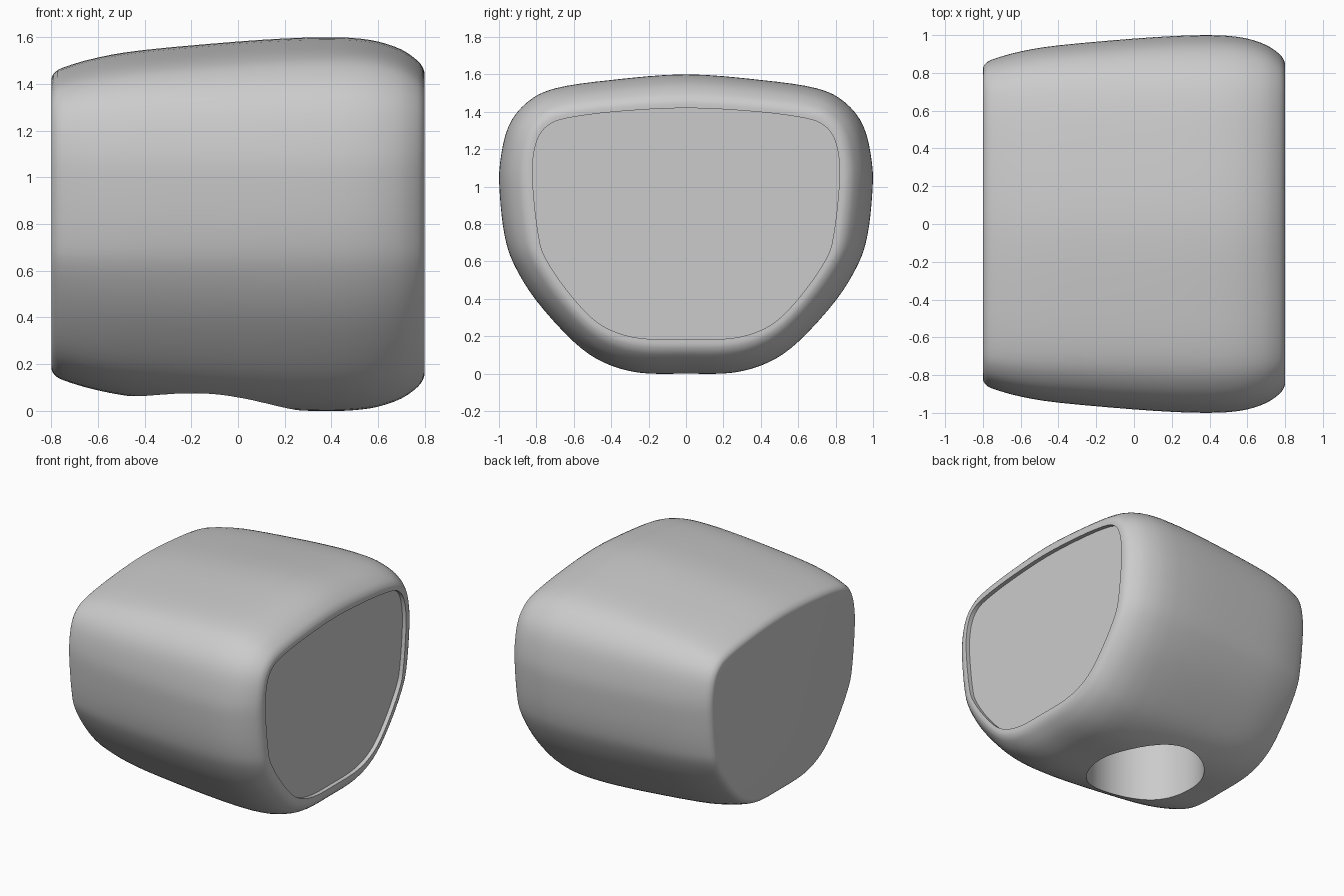
import bpy, bmesh
from mathutils import Vector

cube = bpy.data.objects.get("Cube")
if cube:
    bpy.data.objects.remove(cube)

grey = bpy.data.materials.new("light_grey")
grey.use_nodes = True
grey.diffuse_color = (0.6, 0.6, 0.6, 1)
grey.node_tree.nodes["Principled BSDF"].inputs["Base Color"].default_value = grey.diffuse_color

# Half profiles (y, z) from top centre to bottom centre: widest section and end section
WIDE = [(0, 1.6), (.4, 1.57), (.7, 1.525), (.85, 1.45), (.95, 1.32), (.995, 1.12), (.995, .95),
        (.97, .74), (.92, .585), (.8, .39), (.6, .17), (.44, .06), (.25, .005), (0, 0)]
END = [(0, 1.42), (.38, 1.4), (.64, 1.365), (.74, 1.325), (.795, 1.25), (.82, 1.12), (.815, .96),
       (.79, .75), (.755, .625), (.64, .45), (.5, .295), (.37, .22), (.22, .187), (0, .183)]
# Sections along the body: (x, amount of shrink towards the end profile)
STATIONS = [(-.8, 1), (-.79, .87), (-.75, .72), (-.6, .48), (-.4, .3), (0, .1), (.25, .015),
            (.4, 0), (.5, .02), (.6, .1), (.7, .29), (.77, .56), (.795, .76), (.8, .9)]
RECESS = .03


def spline(points, steps, closed=False):
    """Smooth curve through the points."""
    n = len(points)
    pts = [Vector(p) for p in points]
    pick = (lambda i: pts[i % n]) if closed else (lambda i: pts[max(0, min(n - 1, i))])
    out = []
    for i in range(n if closed else n - 1):
        a, b, c, d = (pick(i + k) for k in (-1, 0, 1, 2))
        for s in range(steps):
            t = s / steps
            out.append(b + (c - a) * (t / 2) + (2 * a - 5 * b + 4 * c - d) * (t * t / 2)
                       + (3 * b - a - 3 * c + d) * (t ** 3 / 2))
    return out if closed else out + [pts[-1]]


def full_profile(half):
    mirrored = [(-y, z) for y, z in reversed(half[1:-1])]
    return spline(half + mirrored, 4, closed=True)


wide, end = full_profile(WIDE), full_profile(END)

# Body: lofted sections, flat bezel, then a shallow recess for the end panel
sections = [(p.x, max(0, p.y)) for p in spline(STATIONS, 3)]
sections += [(.8, 1), (.8 - RECESS, 1)]
bm = bmesh.new()
rings = [[bm.verts.new((x, *a.lerp(b, t))) for a, b in zip(wide, end)] for x, t in sections]
for r, s in zip(rings, rings[1:]):
    for i in range(len(r)):
        j = (i + 1) % len(r)
        bm.faces.new((r[i], r[j], s[j], s[i]))
bm.faces.new(rings[0])
bm.faces.new(rings[-1])
bmesh.ops.recalc_face_normals(bm, faces=bm.faces)
mesh = bpy.data.meshes.new("housing")
bm.to_mesh(mesh)
bm.free()
mesh.materials.append(grey)
housing = bpy.data.objects.new("housing", mesh)
bpy.context.collection.objects.link(housing)

# Round socket cut up into the underside
bpy.ops.mesh.primitive_cylinder_add(vertices=96, radius=.4, depth=1, location=(-.1, 0, .1))
cutter = bpy.context.object
cutter.name = "socket_cutter"
cutter.hide_render = True
cutter.data.materials.append(grey)
cut = housing.modifiers.new("socket", "BOOLEAN")
cut.operation = "DIFFERENCE"
cut.solver = "EXACT"
cut.object = cutter

bpy.ops.object.select_all(action="DESELECT")
housing.select_set(True)
bpy.context.view_layer.objects.active = housing
bpy.ops.object.modifier_apply(modifier=cut.name)
bpy.data.objects.remove(cutter)
bpy.ops.object.shade_smooth_by_angle(angle=.6)
